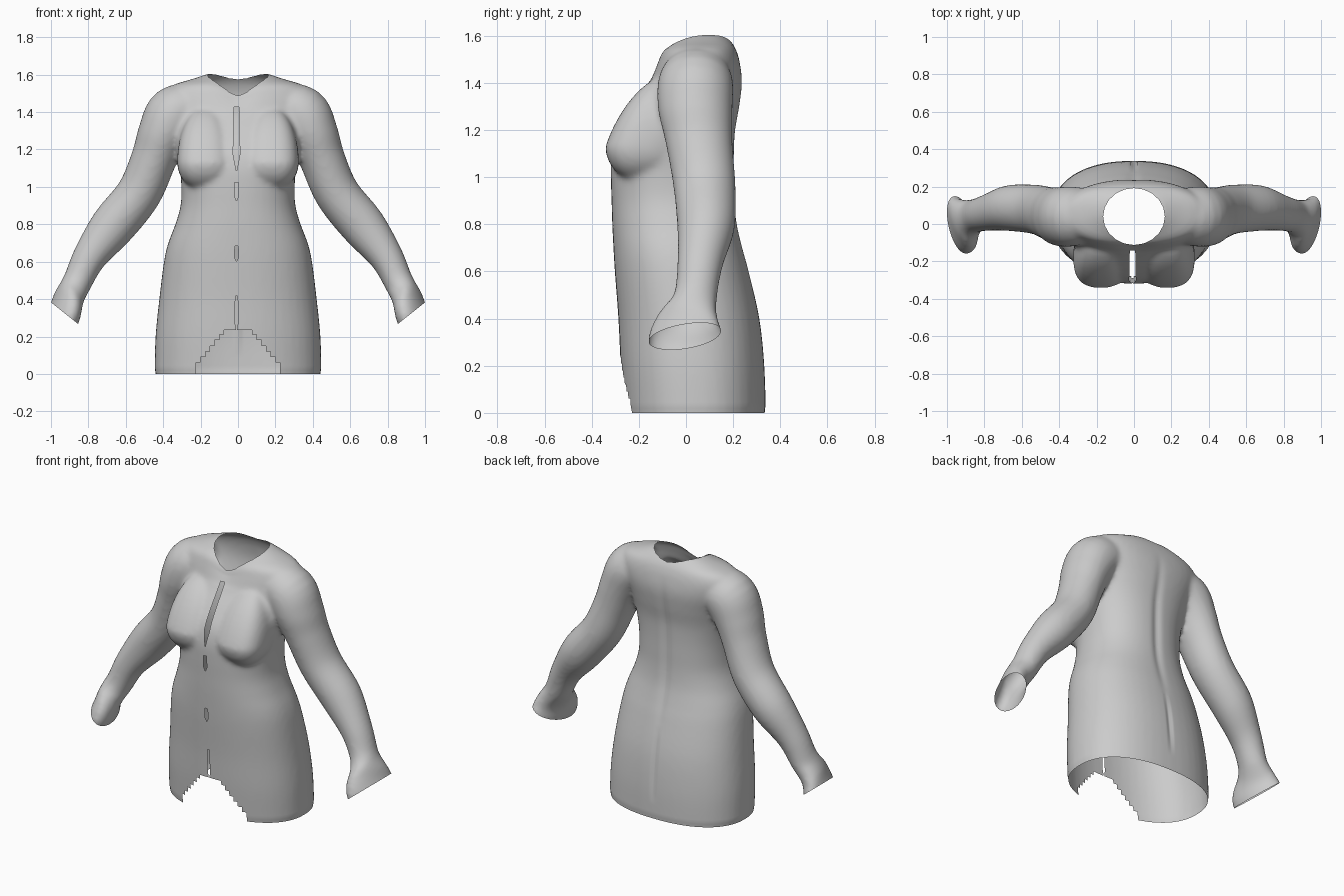
import bpy, bmesh, math
from mathutils import Vector

if "Cube" in bpy.data.objects:
    bpy.data.objects.remove(bpy.data.objects["Cube"])

SEG = 48


def spline(rows, steps=5):
    """Catmull-Rom interpolation through rows of numbers."""
    out = []
    for i in range(len(rows) - 1):
        a, b = rows[max(i - 1, 0)], rows[i]
        c, d = rows[i + 1], rows[min(i + 2, len(rows) - 1)]
        for s in range(steps):
            t = s / steps
            out.append([0.5 * (2 * q + (r - p) * t + (2 * p - 5 * q + 4 * r - w) * t * t
                               + (3 * q - p - 3 * r + w) * t ** 3)
                        for p, q, r, w in zip(a, b, c, d)])
    return out + [list(rows[-1])]


def loft(bm, rings):
    """Skin a list of point rings and cap both ends."""
    loops = [[bm.verts.new(p) for p in ring] for ring in rings]
    for lo, hi in zip(loops, loops[1:]):
        for i in range(SEG):
            j = (i + 1) % SEG
            bm.faces.new((lo[i], lo[j], hi[j], hi[i]))
    bm.faces.new(loops[0][::-1])
    bm.faces.new(loops[-1])


def oval(power):
    for i in range(SEG):
        a = 2 * math.pi * i / SEG
        c, s = math.cos(a), math.sin(a)
        yield (math.copysign(abs(c) ** (2 / power), c),
               math.copysign(abs(s) ** (2 / power), s))


bm = bmesh.new()

# Torso: height, half width, front y, back y
torso = [(-0.10, 0.446, -0.26, 0.338), (0.0, 0.446, -0.262, 0.338),
         (0.2, 0.441, -0.277, 0.333), (0.4, 0.421, -0.287, 0.312),
         (0.6, 0.396, -0.302, 0.267), (0.7, 0.373, -0.308, 0.24),
         (0.8, 0.335, -0.313, 0.217), (0.9, 0.307, -0.316, 0.207),
         (1.0, 0.303, -0.319, 0.205), (1.1, 0.312, -0.317, 0.205),
         (1.2, 0.33, -0.292, 0.21), (1.3, 0.345, -0.232, 0.227),
         (1.4, 0.37, -0.16, 0.238), (1.48, 0.39, -0.128, 0.23),
         (1.54, 0.355, -0.103, 0.213), (1.578, 0.24, -0.05, 0.19),
         (1.605, 0.16, 0.0, 0.16)]
loft(bm, [[(w * c, (f + b) / 2 + (b - f) / 2 * s, z) for c, s in oval(2.3)]
          for z, w, f, b in spline(torso)])

# Arms: centre x, centre z, radius, centre y, depth radius
arm = [(0.22, 1.42, 0.13, 0.045, 0.14), (0.335, 1.39, 0.152, 0.04, 0.16),
       (0.40, 1.28, 0.137, 0.04, 0.157), (0.45, 1.15, 0.122, 0.055, 0.142),
       (0.53, 0.965, 0.12, 0.078, 0.132), (0.67, 0.79, 0.12, 0.085, 0.122),
       (0.79, 0.63, 0.092, 0.06, 0.097), (0.855, 0.50, 0.079, 0.04, 0.093),
       (0.90, 0.41, 0.08, 0.005, 0.127), (0.925, 0.33, 0.085, 0.0, 0.158),
       (0.955, 0.27, 0.085, 0.0, 0.158)]
path = spline(arm)
for side in (-1, 1):
    rings = []
    for i, (x, z, r, y, d) in enumerate(path):
        p, n = path[max(i - 1, 0)], path[min(i + 1, len(path) - 1)]
        t = Vector((n[0] - p[0], n[1] - p[1])).normalized()
        if x > 0.88:
            t = Vector((0.62, -0.78))
        skew = min(0.04, max(0, x - 0.87))
        rings.append([(side * (x - t.y * r * c + skew * s), y + d * s, z + t.x * r * c)
                      for c, s in oval(2)])
    loft(bm, rings)
    # Bust: broad and rounded below, sloping back into the chest above
    ball = bmesh.ops.create_uvsphere(bm, u_segments=32, v_segments=24, radius=1)["verts"]
    for v in ball:
        x, y, z = v.co
        k = math.hypot(x, y) / max(1e-6, (abs(x) ** 2.7 + abs(y) ** 2.7) ** (1 / 2.7))
        v.co = (side * (0.178 + 0.147 * x * k), -0.18 + 0.162 * y * k + 0.1 * max(z, 0),
                1.13 + z * (0.3 if z > 0 else 0.153))
bmesh.ops.recalc_face_normals(bm, faces=bm.faces)

mesh = bpy.data.meshes.new("body_shell")
bm.to_mesh(mesh)
bm.free()
body = bpy.data.objects.new("body_shell", mesh)
bpy.context.collection.objects.link(body)
bpy.context.view_layer.objects.active = body
body.select_set(True)

# Fuse the parts into one smooth skin
fuse = body.modifiers.new("fuse", 'REMESH')
fuse.mode = 'VOXEL'
fuse.voxel_size = 0.013
soften = body.modifiers.new("soften", 'SMOOTH')
soften.factor = 0.5
soften.iterations = 10
for name in ("fuse", "soften"):
    bpy.ops.object.modifier_apply(modifier=name)

bm = bmesh.new()
bm.from_mesh(body.data)

# Spine groove, seat cleft, collar dip and tucked hem
for v in bm.verts:
    x, y, z = v.co
    if y > 0.1 and abs(x) < 0.12:
        if 0.5 < z < 1.5:
            v.co.y -= 0.012 * math.sin(math.pi * (z - 0.5)) * math.exp(-(x / 0.025) ** 2)
        if 0.1 < z < 0.56:
            v.co.y -= 0.012 * math.sin(math.pi * (z - 0.1) / 0.46) * math.exp(-(x / 0.012) ** 2)
    if y < 0 and z > 1.4:
        v.co.z -= 0.035 * min(1, (z - 1.4) / 0.1) * min(1, -y / 0.08) * math.exp(-(x / 0.09) ** 2)
    if z < 0.03:
        v.co.x *= 1 - 0.4 * (0.03 - max(z, 0))
        v.co.y *= 1 - 0.4 * (0.03 - max(z, 0))


def region(keep):
    faces = [f for f in bm.faces if keep(f.calc_center_median())]
    return list(set(faces) | {e for f in faces for e in f.edges}
                | {v for f in faces for v in f.verts})


def slice_off(co, no, keep):
    """Remove everything beyond a plane, within the faces chosen by keep."""
    bmesh.ops.bisect_plane(bm, geom=region(keep), plane_co=co, plane_no=no, clear_outer=True)


def cut_window(pts, axis, keep):
    """Cut a convex counter-clockwise outline through the skin; axis 2 = x/z, 1 = x/y."""
    lo = [min(p[k] for p in pts) - 0.03 for k in (0, 1)]
    hi = [max(p[k] for p in pts) + 0.03 for k in (0, 1)]

    def to3(a, b):
        return Vector((a, 0, b)) if axis == 2 else Vector((a, b, 0))

    def near(c):
        return keep(c) and lo[0] < c.x < hi[0] and lo[1] < c[axis] < hi[1]

    edges = list(zip(pts, pts[1:] + pts[:1]))
    for p, q in edges:
        bmesh.ops.bisect_plane(bm, geom=region(near), plane_co=to3(*p),
                               plane_no=to3(q[1] - p[1], p[0] - q[0]))
    gone = []
    for f in bm.faces:
        c = f.calc_center_median()
        if near(c) and all((q[0] - p[0]) * (c[axis] - p[1])
                           - (q[1] - p[1]) * (c.x - p[0]) > 0 for p, q in edges):
            gone.append(f)
    bmesh.ops.delete(bm, geom=gone, context='FACES')


def front(c):
    return c.y < -0.05


# Open hem and open hands
slice_off((0, 0, 0), (0, 0, -1), lambda c: c.z < 0.1)
for side in (-1, 1):
    slice_off((side * 0.928, 0, 0.325), (side * 0.62, 0, -0.78),
              lambda c: c.x * side > 0.7)

# Neck opening
neck = [(0.165 * math.cos(2 * math.pi * i / 20), 0.04 + 0.152 * math.sin(2 * math.pi * i / 20))
        for i in range(20)]
cut_window(neck, 1, lambda c: c.z > 1.4)

# Stepped notch in the front hem
z = -0.01
for w, top in ((0.225, 0.06), (0.20, 0.09), (0.175, 0.12), (0.15, 0.15),
               (0.125, 0.18), (0.10, 0.21), (0.075, 0.235)):
    cut_window([(-w, z), (w, z), (w, top), (-w, top)], 2, front)
    z = top

# Slits along the front centre line
for z0, z1, w in ((1.08, 1.45, 0.018), (0.925, 1.03, 0.012),
                  (0.60, 0.69, 0.011), (0.22, 0.43, 0.008)):
    d = (z1 - z0) * 0.25
    x = -0.008
    cut_window([(x, z0), (x + w, z0 + d), (x + w * 0.8, z1 - d / 4),
                (x - w * 0.8, z1 - d / 4), (x - w, z0 + d)], 2, front)

bm.to_mesh(body.data)
bm.free()

# Single grey finish
grey = bpy.data.materials.new("plain_grey")
grey.diffuse_color = (0.6, 0.6, 0.6, 1)
grey.use_nodes = True
grey.node_tree.nodes["Principled BSDF"].inputs["Base Color"].default_value = grey.diffuse_color
body.data.materials.clear()
body.data.materials.append(grey)
bpy.ops.object.shade_smooth_by_angle(angle=math.radians(50))
